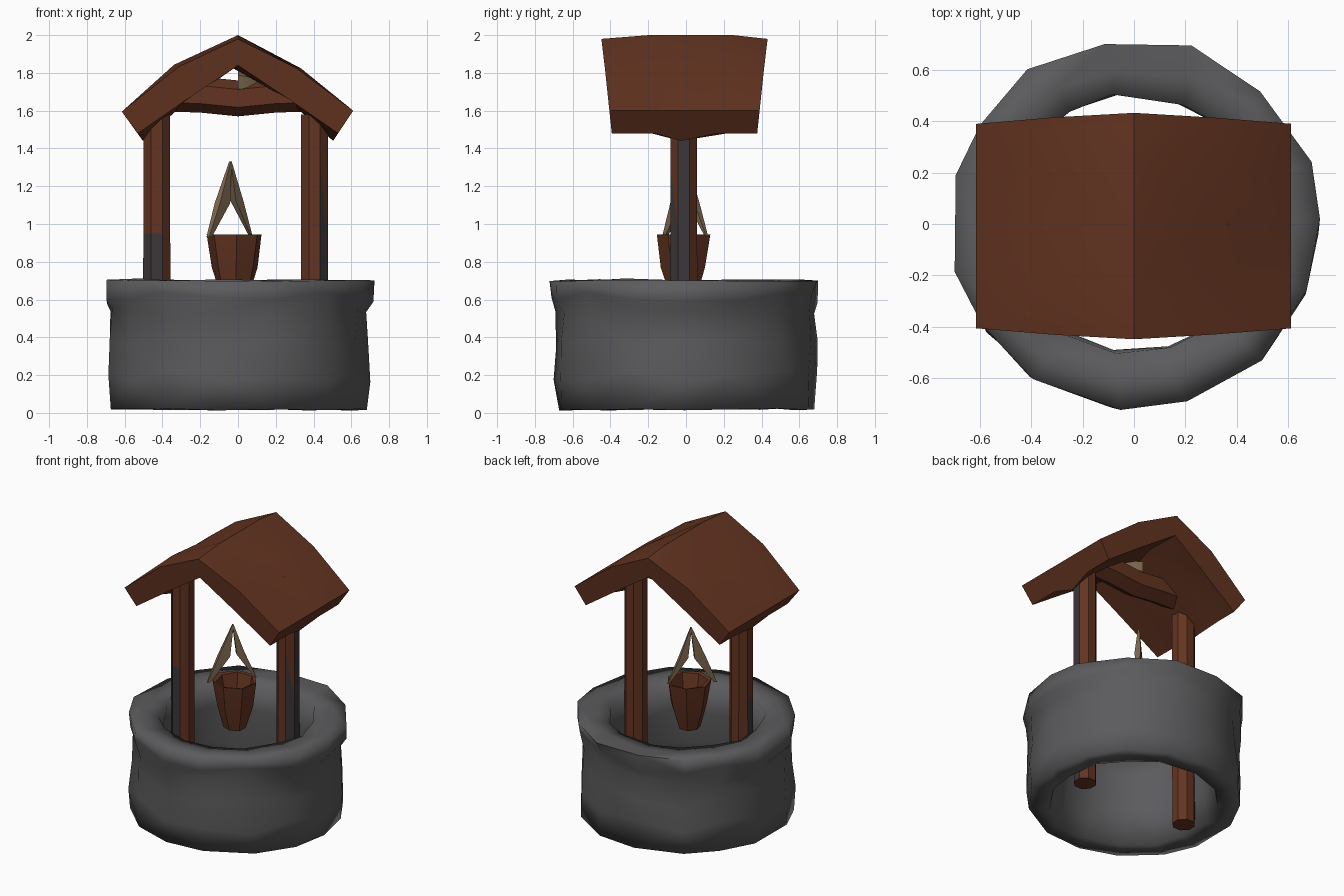
import bpy, bmesh, math, random
from mathutils import Vector

random.seed(7)
cube = bpy.data.objects.get("Cube")
if cube:
    bpy.data.objects.remove(cube, do_unlink=True)


def material(name, colour):
    m = bpy.data.materials.new(name)
    m.use_nodes = True
    m.diffuse_color = (*colour, 1)
    m.node_tree.nodes["Principled BSDF"].inputs["Base Color"].default_value = (*colour, 1)
    return m


stone = material("grey stone", (0.105, 0.105, 0.11))
wood = material("red brown wood", (0.125, 0.034, 0.015))
dark = material("dark weathered wood", (0.045, 0.037, 0.04))
rope = material("tan rope", (0.21, 0.14, 0.08))


def jitter(amount):
    return random.uniform(-amount, amount)


def loft(name, rings, mats, wrap=False, angle=40, rule=None):
    """Skin closed rings of points; join the last to the first, or cap the ends."""
    bm = bmesh.new()
    rows = [[bm.verts.new(p) for p in ring] for ring in rings]
    n = len(rows[0])
    pairs = list(zip(rows, rows[1:]))
    if wrap:
        pairs.append((rows[-1], rows[0]))
    for a, b in pairs:
        for i in range(n):
            j = (i + 1) % n
            bm.faces.new((a[i], a[j], b[j], b[i]))
    if not wrap:
        for row in (rows[0], rows[-1]):
            for i in range((n - 1) // 2):
                quad = (row[i], row[i + 1], row[n - 2 - i], row[n - 1 - i])
                bm.faces.new(list(dict.fromkeys(quad)))
    bmesh.ops.triangulate(bm, faces=bm.faces)
    bmesh.ops.recalc_face_normals(bm, faces=bm.faces)
    if rule:
        for f in bm.faces:
            f.material_index = rule(f)
    mesh = bpy.data.meshes.new(name)
    bm.to_mesh(mesh)
    bm.free()
    for m in mats:
        mesh.materials.append(m)
    ob = bpy.data.objects.new(name, mesh)
    bpy.context.collection.objects.link(ob)
    bpy.ops.object.select_all(action="DESELECT")
    ob.select_set(True)
    bpy.context.view_layer.objects.active = ob
    bpy.ops.object.shade_smooth_by_angle(angle=math.radians(angle))


def polygon(cx, cy, r, sides, z, turn=0.5, wobble=0.0):
    ring = []
    for i in range(sides):
        a = (i + turn) * math.tau / sides
        q = r + jitter(wobble)
        ring.append((cx + q * math.cos(a), cy + q * math.sin(a), z))
    return ring


# Stone wall: a rough open ring with a slight lip
wall_profile = [(0.69, 0.02), (0.7, 0.2), (0.69, 0.38), (0.69, 0.54), (0.71, 0.61),
                (0.72, 0.7), (0.61, 0.705), (0.51, 0.69), (0.505, 0.5), (0.515, 0.25), (0.55, 0.02)]
SIDES = 15
wall = []
for s in range(SIDES):
    a = s * math.tau / SIDES + jitter(0.05)
    ring = []
    for r, z in wall_profile:
        edge = z < 0.1 or z > 0.65
        rr, t = r + jitter(0.012), a + jitter(0.05)
        ring.append((rr * math.cos(t), rr * math.sin(t), z + jitter(0.007 if edge else 0.04)))
    wall.append(ring)
loft("stone_wall", wall, [stone], wrap=True, angle=100)


# Posts: eight-sided timbers with weathered patches
def left_weathering(f):
    z = f.calc_center_median().z
    return int(f.normal.x > 0.9 or (f.normal.x > 0.5 and f.normal.y < 0 and z < 1.1))


def right_weathering(f):
    low = f.calc_center_median().z < 0.95
    return int(low and (f.normal.x < -0.9 or (f.normal.x < 0.2 and f.normal.y < -0.3)))


for name, cx, rule in (("left_post", 0.405, left_weathering), ("right_post", -0.43, right_weathering)):
    rings = [polygon(cx, -0.012, r, 8, z)
             for z, r in ((0.02, 0.076), (0.7, 0.078), (0.95, 0.077), (1.3, 0.077), (1.58, 0.077))]
    loft(name, rings, [wood, dark], rule=rule)

# Crossbeam between the posts, sagging in the middle
beam = []
for x, z in ((-0.37, 1.69), (-0.2, 1.685), (0, 1.665), (0.2, 1.685), (0.37, 1.69)):
    beam.append([(x, p[0], z + p[1]) for p in polygon(0, 0, 0.095, 6, 0)])
loft("crossbeam", beam, [wood])

# Rope lump resting on the beam
loft("rope_wrap", [[(x, p[0] * 1.4, 1.75 + p[1]) for p in polygon(0, 0, r, 6, 0)]
                   for x, r in ((0.0, 0.075), (0.05, 0.06), (0.1, 0.03))], [rope])

# Gable roof: thick bent slab, wider along the ridge than at the eaves
top = [(-0.615, 1.595), (-0.31, 1.835), (0, 2.0), (0.31, 1.825), (0.61, 1.6)]
under = [(0.53, 1.48), (0.27, 1.66), (0, 1.84), (-0.27, 1.66), (-0.53, 1.48)]
ridge, eaves, under_eaves = 2, (0, 4, 5, 9), (5, 9)
roof = []
for t in (-1, -0.5, 0, 0.5, 1):
    inner = abs(t) < 1
    ring = []
    for k, (x, z) in enumerate(top + under):
        half = 0.385 + 0.055 * (z - 1.48) / 0.52
        y = t * half - 0.008
        if k == ridge and not inner:
            z -= 0.02
        if inner:
            y += jitter(0.04)
            if k in under_eaves and t == 0:
                x, z = x * 0.95, z - 0.04
            elif k not in eaves and k != ridge:
                x, z = x + jitter(0.03), z + jitter(0.02)
        ring.append((x, y, z))
    roof.append(ring)
loft("roof", roof, [wood], angle=45)

# Bucket: open tapered pail
loft("bucket", [polygon(-0.015, -0.01, r, 7, z, 0.3, 0.006)
                for r, z in ((0.075, 0.61), (0.12, 0.77), (0.148, 0.945), (0.126, 0.94), (0.07, 0.66))],
     [wood], angle=40)

# Bucket handle: pointed strap set diagonally, broader on one leg
along, across = Vector((0.707, 0.707, 0)), Vector((-0.707, 0.707, 0))
centre = Vector((-0.04, 0, 0))
handle = []
for u, z, w, d in ((-0.16, 0.93, 0.01, 0.01), (-0.06, 1.11, 0.038, 0.02), (0, 1.33, 0.004, 0.006),
                   (0.05, 1.12, 0.028, 0.02), (0.15, 0.94, 0.006, 0.008)):
    mid = centre + along * u + Vector((0, 0, z))
    handle.append([mid + along * w * a + across * d * b
                   for a, b in ((-1, -1), (1, -1), (1, 1), (-1, 1))])
loft("bucket_handle", handle, [rope], angle=30)
